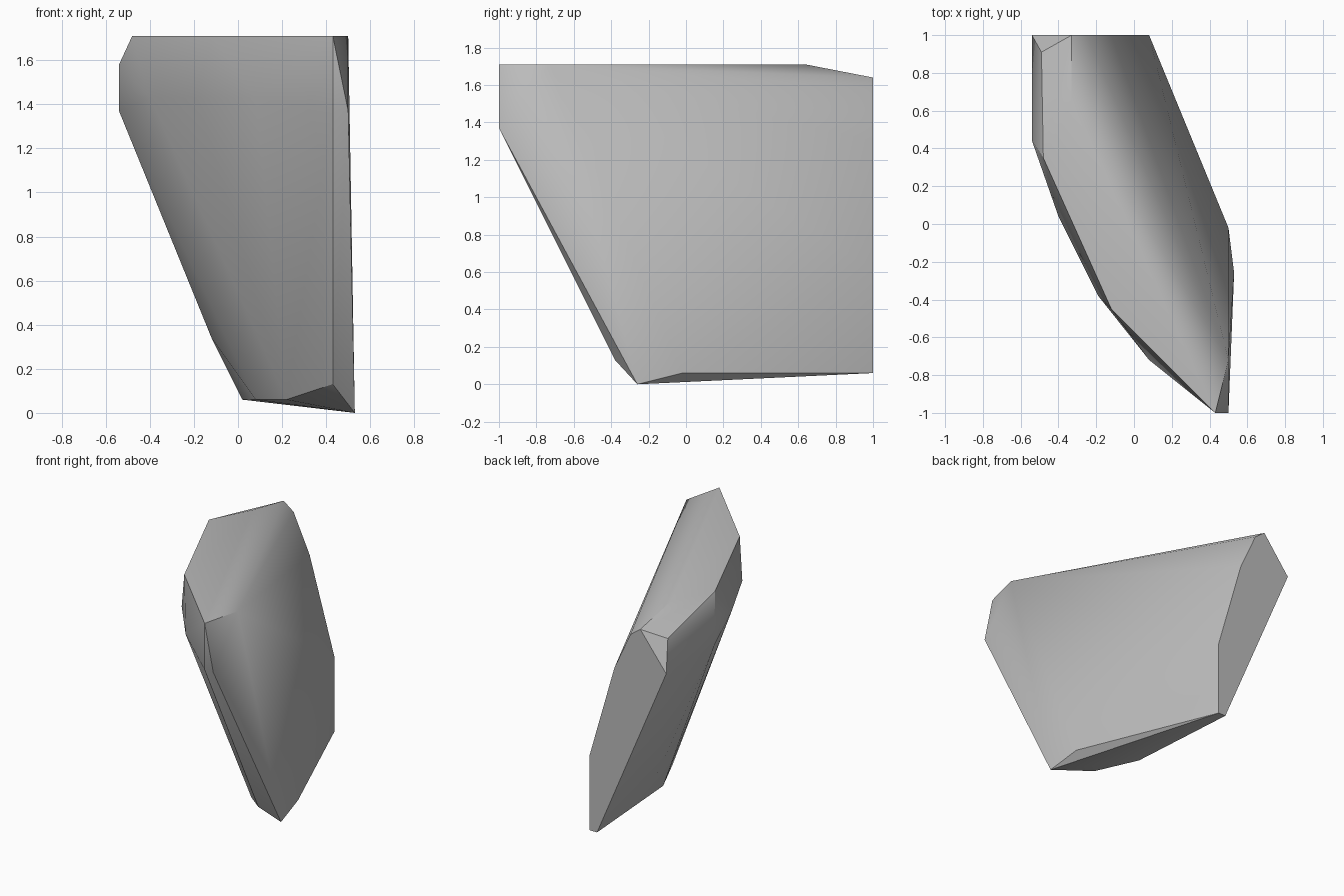
import bpy
import bmesh
import math

default_cube = bpy.data.objects.get("Cube")
if default_cube:
    bpy.data.objects.remove(default_cube, do_unlink=True)

TOP, FOOT = 1.71, 0.06      # heights of the flat top and the underside
SHOULDER, RIDGE = 1.58, 1.44
CHIN = 1.37


def flat(points, z):
    """Corners lying on one horizontal plane."""
    return [(x, y, z) for x, y in points]


def upright(points, y):
    """Corners lying on one plane facing front or back."""
    return [(x, y, z) for x, z in points]


def make_material(name, colour):
    mat = bpy.data.materials.new(name)
    mat.use_nodes = True
    mat.diffuse_color = colour
    mat.node_tree.nodes["Principled BSDF"].inputs["Base Color"].default_value = colour
    return mat


def make_boulder(name, corners, material):
    """Wrap the corners in a convex skin with clean flat facets."""
    bm = bmesh.new()
    for corner in corners:
        bm.verts.new(corner)
    hull = bmesh.ops.convex_hull(bm, input=bm.verts[:])
    inside = set(hull["geom_interior"] + hull["geom_unused"])
    loose = [v for v in inside if isinstance(v, bmesh.types.BMVert)]
    bmesh.ops.delete(bm, geom=loose, context="VERTS")
    bmesh.ops.dissolve_limit(bm, angle_limit=math.radians(1),
                             verts=bm.verts[:], edges=bm.edges[:])
    bmesh.ops.recalc_face_normals(bm, faces=bm.faces[:])
    mesh = bpy.data.meshes.new(name)
    bm.to_mesh(mesh)
    bm.free()
    mesh.materials.append(material)
    obj = bpy.data.objects.new(name, mesh)
    bpy.context.collection.objects.link(obj)
    return obj


# Flat top outline
top_rim = flat([(0.43, -1), (0.5, -0.72), (-0.33, 0.64),
                (-0.48, 0.35), (-0.12, -0.45)], TOP)

# Chipped shoulders under the rim on the -x side
shoulders = flat([(-0.54, 0.44), (-0.49, 0.91)], SHOULDER)
ridges = flat([(-0.4, 0.04), (0.08, -0.72), (-0.19, -0.38)], RIDGE - 0.01)
cheek = flat([(-0.54, 0.44)], CHIN)

# Small blunt nose at the front
nose = upright([(0.43, CHIN), (0.5, CHIN)], -1)

# Sheared flat back
back_face = upright([(-0.33, 1.64), (-0.25, SHOULDER), (-0.12, 1.3),
                     (0.08, 0.61), (0.08, FOOT), (0.02, FOOT),
                     (-0.54, CHIN)], 1)

# Narrow underside with its lowest tip
underside = flat([(0.5, -0.02), (0.22, -0.16), (0.08, 0.15)], FOOT)
tip = [(0.53, -0.26, 0), (0.43, -0.38, 0.13), (-0.12, 0.5, 0.34)]

stone_grey = make_material("stone_grey", (0.5, 0.5, 0.5, 1))
rock = make_boulder("rock", top_rim + shoulders + ridges + cheek + nose
                    + back_face + underside + tip, stone_grey)

# Soft facets, crisp main edges
bpy.ops.object.select_all(action="DESELECT")
rock.select_set(True)
bpy.context.view_layer.objects.active = rock
bpy.ops.object.shade_smooth_by_angle(angle=math.radians(30))
